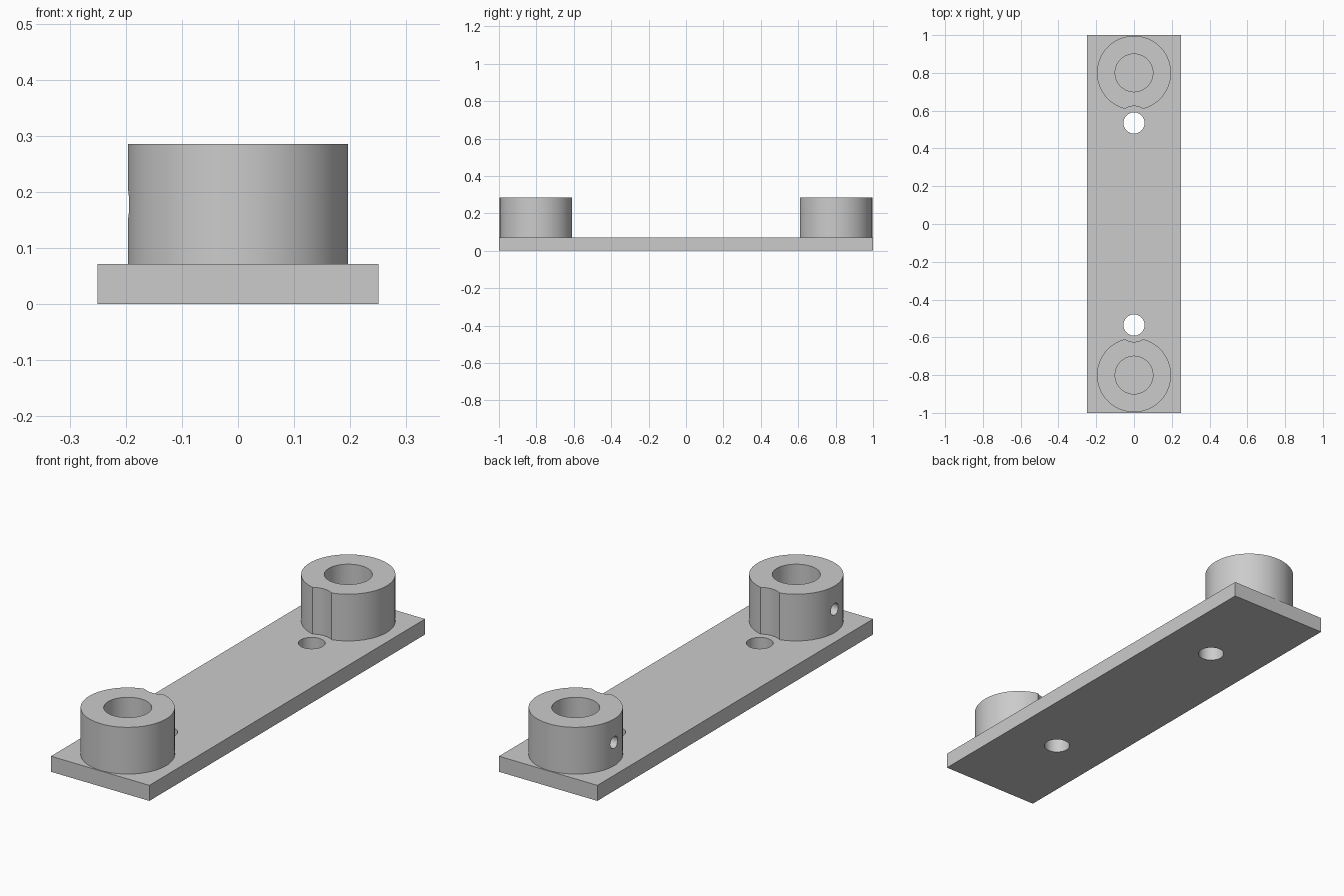
import bpy
import math

# Main dimensions
PLATE_W, PLATE_L, PLATE_T = 0.50, 2.0, 0.0714
TOP = 0.286
BOSS_Y, BOSS_R, BORE_R = 0.80, 0.196, 0.10
SCREW_Y, SCREW_R, NOTCH_R = 0.535, 0.056, 0.089
PIN_R, PIN_Z = 0.027, 0.178

if "Cube" in bpy.data.objects:
    bpy.data.objects.remove(bpy.data.objects["Cube"], do_unlink=True)

grey = bpy.data.materials.new("plain grey")
grey.use_nodes = True
colour = (0.6, 0.6, 0.6, 1.0)
grey.diffuse_color = colour
grey.node_tree.nodes["Principled BSDF"].inputs["Base Color"].default_value = colour


def cylinder(name, radius, y, z0, z1, sides=96):
    """Upright cylinder between two heights."""
    bpy.ops.mesh.primitive_cylinder_add(
        vertices=sides, radius=radius, depth=z1 - z0, location=(0, y, (z0 + z1) / 2))
    obj = bpy.context.object
    obj.name = name
    obj.data.materials.append(grey)
    return obj


def cut(target, cutter):
    """Subtract the cutter from the target, then discard the cutter."""
    mod = target.modifiers.new("cut", "BOOLEAN")
    mod.operation = "DIFFERENCE"
    mod.solver = "EXACT"
    mod.object = cutter
    bpy.context.view_layer.objects.active = target
    bpy.ops.object.modifier_apply(modifier=mod.name)
    bpy.data.objects.remove(cutter, do_unlink=True)


def smooth(obj):
    bpy.ops.object.select_all(action="DESELECT")
    obj.select_set(True)
    bpy.context.view_layer.objects.active = obj
    bpy.ops.object.shade_smooth_by_angle(angle=math.radians(25))


# Flat base plate
bpy.ops.mesh.primitive_cube_add(size=1, location=(0, 0, PLATE_T / 2))
plate = bpy.context.object
plate.name = "base_plate"
plate.scale = (PLATE_W, PLATE_L, PLATE_T)
bpy.ops.object.transform_apply(location=False, rotation=False, scale=True)
plate.data.materials.append(grey)

for side, end in ((-1, "front"), (1, "back")):
    # Screw hole through the plate
    cut(plate, cylinder("screw_cutter", SCREW_R, side * SCREW_Y, -0.1, 0.2, 64))

    # Boss with an upright bore
    boss = cylinder(end + "_boss", BOSS_R, side * BOSS_Y, PLATE_T, TOP)
    cut(boss, cylinder("bore_cutter", BORE_R, side * BOSS_Y, 0, 0.4))

    # Clearance notch for the screw head
    cut(boss, cylinder("notch_cutter", NOTCH_R, side * SCREW_Y, 0, 0.4))

    # Set-screw hole from the -x side into the bore
    pin = cylinder("pin_cutter", PIN_R, side * BOSS_Y, 0, 0.2, 32)
    pin.rotation_euler = (0, math.pi / 2, 0)
    pin.location = (-0.15, side * BOSS_Y, PIN_Z)
    bpy.context.view_layer.update()
    cut(boss, pin)
    smooth(boss)

smooth(plate)
